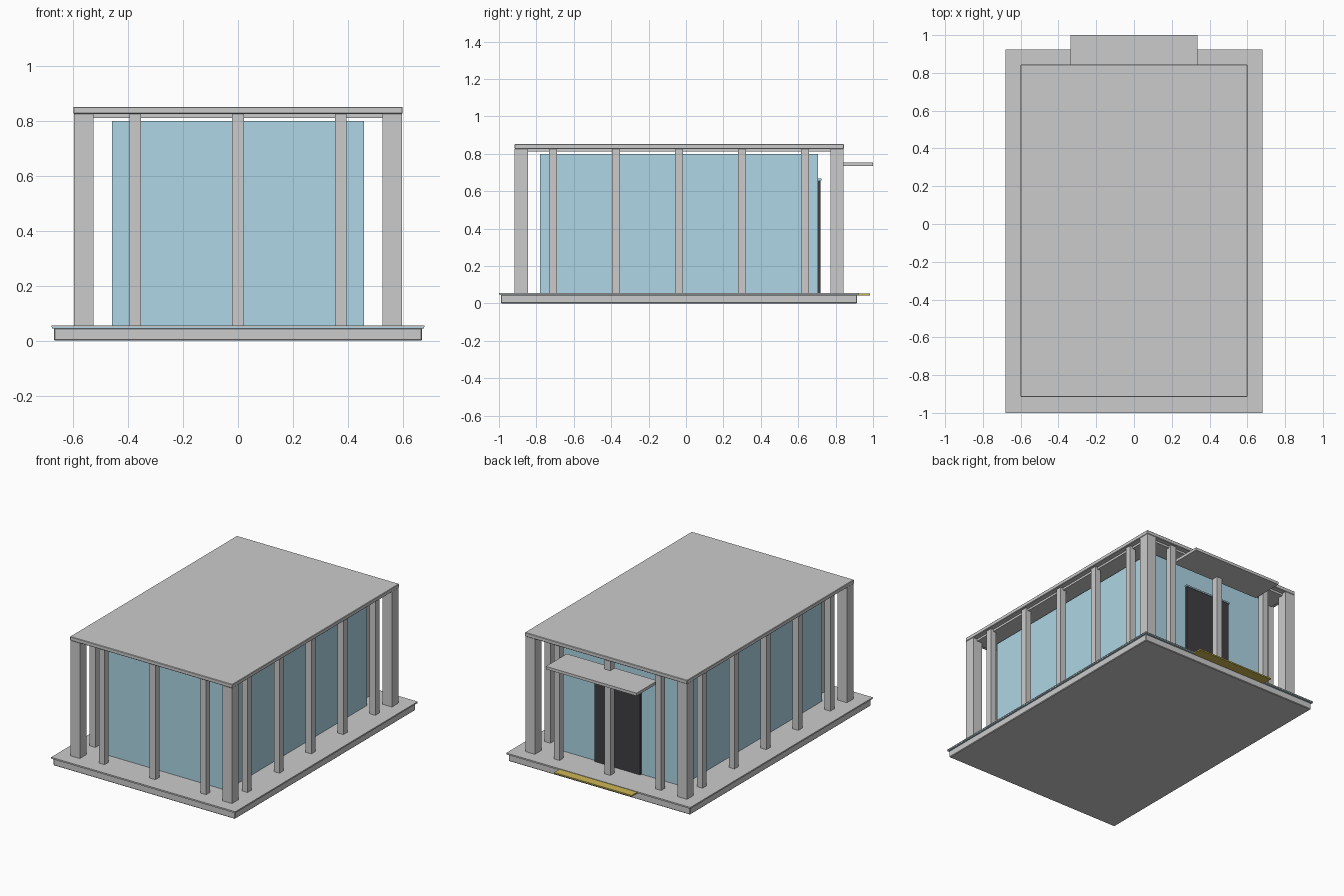
import bpy

if "Cube" in bpy.data.objects:
    bpy.data.objects.remove(bpy.data.objects["Cube"])


def material(name, rgb):
    m = bpy.data.materials.new(name)
    m.diffuse_color = (*rgb, 1)
    m.use_nodes = True
    m.node_tree.nodes["Principled BSDF"].inputs["Base Color"].default_value = m.diffuse_color
    return m


BLUE = material("glass_blue", (0.42, 0.67, 0.78))
DARK = material("door_dark", (0.05, 0.05, 0.055))
YELLOW = material("step_yellow", (0.62, 0.47, 0.09))


def box(name, x, y, z, mat=None, bevel=0):
    """Axis-aligned box from (min, max) pairs."""
    spans = (x, y, z)
    bpy.ops.mesh.primitive_cube_add(size=1, location=[(a + b) / 2 for a, b in spans])
    ob = bpy.context.object
    ob.name = name
    ob.scale = [b - a for a, b in spans]
    bpy.ops.object.transform_apply(location=False, rotation=False, scale=True)
    if mat:
        ob.data.materials.append(mat)
    if bevel:
        mod = ob.modifiers.new("edge", 'BEVEL')
        mod.width = bevel
        mod.segments = 1
    return ob


def column(name, x, y, width):
    h = width / 2
    box(name, (x - h, x + h), (y - h, y + h), (0.055, 0.826))


# Base and floor layers
box("base", (-0.671, 0.671), (-0.99, 0.915), (0, 0.046), bevel=0.004)
box("floor_trim", (-0.678, 0.678), (-0.998, 0.923), (0.045, 0.05), BLUE)
box("floor_slab", (-0.68, 0.68), (-1.0, 0.925), (0.049, 0.056))

# Roof and the ceiling panel beneath it
box("roof", (-0.6, 0.6), (-0.917, 0.845), (0.826, 0.852), bevel=0.003)
box("ceiling", (-0.565, 0.565), (-0.88, 0.81), (0.812, 0.827))

# Glass room
box("glass_room", (-0.46, 0.46), (-0.78, 0.705), (0.055, 0.8), BLUE)

# Corner columns
CX, CY, MID = 0.562, 0.844, -0.037
for sx in (-1, 1):
    for sy in (-1, 1):
        column("corner_column", sx * CX, MID + sy * CY, 0.07)

# Slim columns on the ends and along the sides
for s in (-1, 1):
    for x in (-0.375, 0, 0.375):
        column("end_column", x, MID + s * CY, 0.042)
    for i in range(-2, 3):
        column("side_column", s * CX, MID + i * 0.337, 0.042)

# Entrance at the back: door, trim, canopy and step
box("door", (-0.165, 0.172), (0.7, 0.719), (0.055, 0.66), DARK)
box("door_trim", (-0.17, 0.177), (0.7, 0.724), (0.658, 0.668), BLUE)
box("canopy", (-0.335, 0.335), (0.78, 1.0), (0.736, 0.755))
box("entrance_step", (-0.287, 0.287), (0.86, 0.983), (0.044, 0.053), YELLOW)
